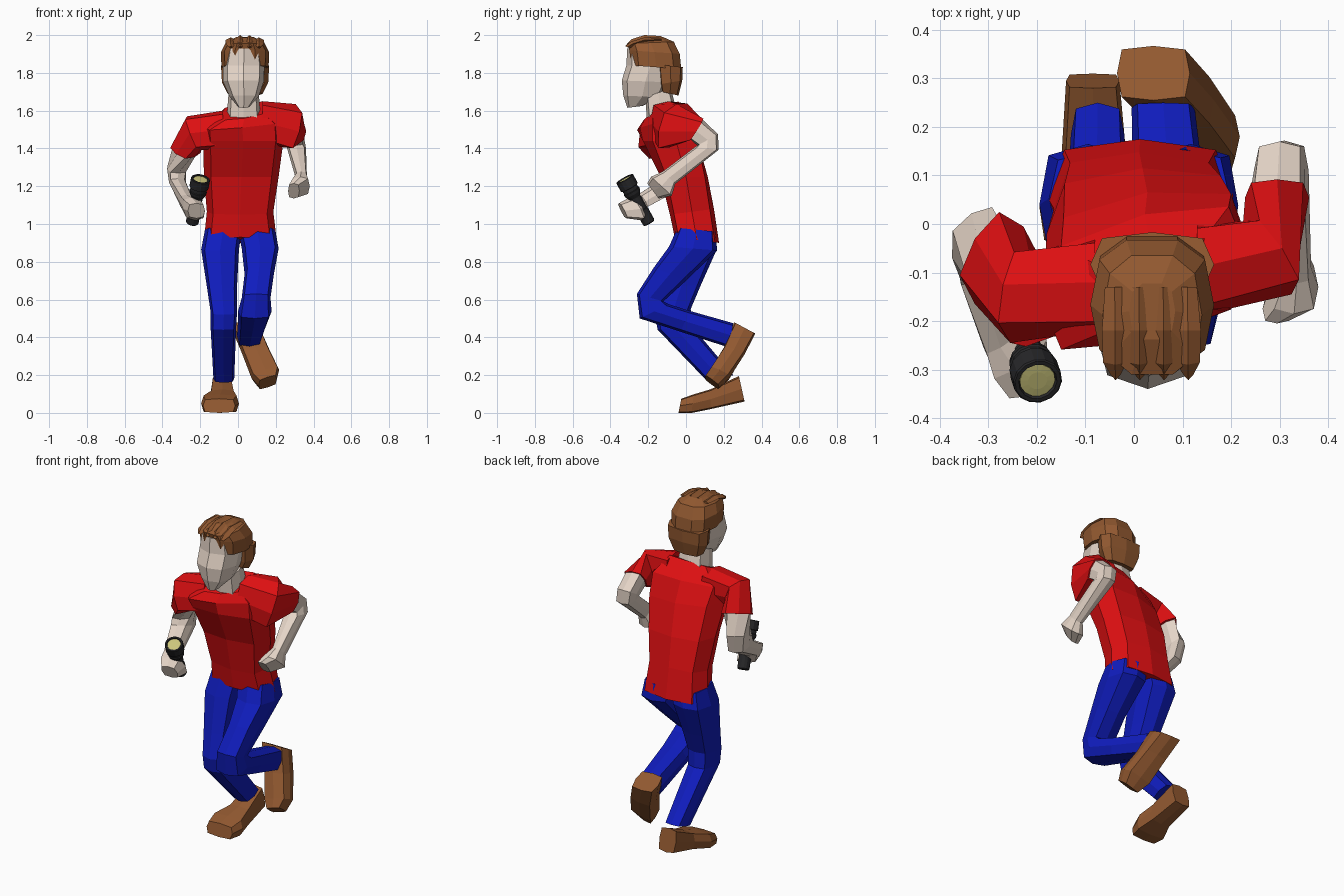
import bpy
from math import cos, sin, pi
from mathutils import Vector as V


def material(name, col):
    m = bpy.data.materials.new(name)
    m.diffuse_color = (*col, 1)
    return m


RED = material("red_cloth", (.75, .005, .006))
BLUE = material("blue_cloth", (.005, .012, .52))
BROWN = material("brown", (.29, .1, .03))
SKIN = material("skin", (.78, .66, .57))
BLACK = material("dark_metal", (.02, .02, .022))
GLASS = material("lens_glass", (.6, .56, .2))


def ring(c, u, v, n=8, p=.6):
    """Superellipse cross-section: p=1 is round, small p is boxy."""
    pts = []
    for i in range(n):
        a = 2 * pi * i / n
        s, t = round(cos(a), 6), round(sin(a), 6)
        fs = (abs(s) ** p) * (1 if s > 0 else -1) if s else 0
        ft = (abs(t) ** p) * (1 if t > 0 else -1) if t else 0
        pts.append(V(c) + V(u) * fs + V(v) * ft)
    return pts


def station(x0, x1, yf, zf, yb, zb, uy=0, uz=0, **k):
    """Section given by its x range and two end points in the side view."""
    return ring(((x0 + x1) / 2, (yf + yb) / 2, (zf + zb) / 2), ((x1 - x0) / 2, uy, uz),
                (0, (yf - yb) / 2, (zf - zb) / 2), **k)


def loft(name, rings, mat):
    import bmesh
    bm = bmesh.new()
    rows = [[bm.verts.new(p) for p in r] for r in rings]
    n = len(rows[0])
    for a, b in zip(rows, rows[1:]):
        for i in range(n):
            j = (i + 1) % n
            bm.faces.new((a[i], a[j], b[j], b[i]))
    bm.faces.new(rows[0])
    bm.faces.new(rows[-1])
    bmesh.ops.recalc_face_normals(bm, faces=bm.faces)
    me = bpy.data.meshes.new(name)
    bm.to_mesh(me)
    bm.free()
    me.materials.append(mat)
    ob = bpy.data.objects.new(name, me)
    bpy.context.collection.objects.link(ob)


def side_loft(name, stations, mat, **k):
    loft(name, [station(*s, **k) for s in stations], mat)


# Shirt body, leaning forward with the shoulders twisted
side_loft("shirt_body", [
    (-.18, .205, -.06, .93, .175, .90),
    (-.165, .187, -.085, 1.05, .148, 1.08),
    (-.18, .215, -.135, 1.25, .115, 1.25, .01),
    (-.185, .24, -.228, 1.44, .065, 1.43, .03),
    (-.19, .235, -.243, 1.51, .02, 1.55, .05, .02),
    (-.09, .16, -.215, 1.56, -.05, 1.64, .03, .02)], RED)

# Arms: sections shared between sleeve and bare arm
r_end = ((.295, .055, 1.50), (.066, 0, -.01), (0, .037, .058))
l_end = ((-.278, -.085, 1.39), (-.05, -.08, -.02), (-.05, .055, .035))
right_sleeve = [((.13, -.09, 1.54), (0, -.1, 0), (0, 0, .11)),
                ((.275, -.07, 1.52), (.05, -.075, -.03), (.03, .02, .115)), r_end]
left_sleeve = [((-.08, -.12, 1.5), (0, -.1, 0), (0, 0, .1)),
               ((-.235, -.155, 1.48), (-.02, -.09, 0), (-.035, .03, .09)), l_end]
right_arm = [((.295, .05, 1.505), (.058, 0, -.01), (0, .033, .052)),
             ((.30, .115, 1.445), (.052, 0, 0), (0, .055, .03)),
             ((.31, .11, 1.40), (.05, 0, 0), (0, .062, -.008)),
             ((.335, -.09, 1.245), (.03, 0, 0), (0, .033, -.033)),
             ((.33, -.13, 1.2), (.05, 0, 0), (0, .055, -.05)),
             ((.295, -.175, 1.175), (.03, 0, 0), (0, .03, -.04))]
left_arm = [((-.278, -.085, 1.395), (-.042, -.07, -.02), (-.043, .048, .03)),
            ((-.325, -.04, 1.29), (-.05, -.03, 0), (-.01, .062, .02)),
            ((-.32, -.06, 1.22), (-.045, -.02, 0), (0, .06, -.02)),
            ((-.275, -.235, 1.12), (-.035, -.02, 0), (0, .02, -.035)),
            ((-.235, -.27, 1.08), (-.055, -.03, 0), (.01, .03, -.06)),
            ((-.22, -.335, 1.07), (-.045, -.01, 0), (0, .02, -.04))]
for name, secs, mat in (("right_sleeve", right_sleeve, RED), ("left_sleeve", left_sleeve, RED),
                        ("right_arm", right_arm, SKIN), ("left_arm", left_arm, SKIN)):
    loft(name, [ring(*s) for s in secs], mat)

# Trouser legs: one planted, one swung up behind
side_loft("left_trouser_leg", [
    (-.175, .02, -.045, .98, .15, .96), (-.195, .005, -.085, .86, .165, .87),
    (-.165, -.005, -.13, .66, .08, .68), (-.145, -.005, -.165, .52, .025, .55),
    (-.145, -.01, -.15, .44, .03, .46), (-.13, -.02, .12, .16, .25, .2)], BLUE)
side_loft("right_trouser_leg", [
    (0, .197, -.045, .98, .155, .96), (.02, .215, -.09, .88, .165, .86),
    (.035, .19, -.17, .77, .0, .70), (.02, .172, -.26, .63, -.12, .59),
    (.0, .178, -.245, .50, -.09, .575), (.0, .155, -.03, .43, .02, .54),
    (-.005, .125, .23, .345, .25, .475)], BLUE)

# Shoes, lofted from heel to toe
side_loft("left_shoe", [
    (-.14, -.03, .28, .195, .31, .06), (-.15, -.015, .13, .125, .13, .02),
    (-.195, .005, .04, .098, .03, 0), (-.185, -.015, -.025, .075, -.04, 0)], BROWN, p=.4)
side_loft("right_shoe", [
    (-.035, .115, .255, .48, .367, .42), (.02, .165, .2, .345, .31, .31, 0, .01),
    (.07, .218, .13, .23, .23, .185, 0, .02), (.11, .205, .1, .19, .175, .135, 0, .015)],
    BROWN, p=.4)

# Head and neck
side_loft("neck", [(-.06, .12, -.205, 1.52, -.05, 1.6), (-.05, .11, -.215, 1.67, -.08, 1.72)], SKIN)
side_loft("face", [
    (0, .06, -.31, 1.615, -.23, 1.625), (-.045, .11, -.332, 1.68, -.13, 1.67),
    (-.08, .137, -.34, 1.76, -.09, 1.75), (-.08, .14, -.315, 1.84, -.06, 1.84),
    (-.06, .125, -.312, 1.93, -.08, 1.93)], SKIN, p=.75)

# Hair: cap, back of head and ridges swept over the fringe
side_loft("hair_cap", [
    (-.088, .162, -.295, 1.84, -.02, 1.82), (-.09, .165, -.305, 1.92, -.028, 1.9),
    (-.065, .14, -.315, 1.955, -.06, 1.965), (-.01, .085, -.24, 1.988, -.12, 1.99)],
    BROWN, n=10, p=.75)
side_loft("hair_back", [
    (-.055, .13, -.13, 1.70, -.04, 1.68), (-.085, .16, -.14, 1.74, -.02, 1.76),
    (-.09, .165, -.15, 1.845, -.017, 1.83)], BROWN)
for i, x in enumerate((-.04, .01, .06, .11)):
    drop = .012 * (i in (0, 3))
    side_loft(f"hair_ridge_{i + 1}", [
        (x - .02, x + .02, -.13, 1.995 - drop, -.13, 1.97),
        (x - .026, x + .028, -.22, 2.0 - drop, -.22, 1.96),
        (x - .024, x + .026, -.29, 1.978 - drop, -.28, 1.94),
        (x - .008, x + .012, -.322, 1.942, -.30, 1.93)], BROWN, n=4)

# Torch gripped in the left hand
base, tip = V((-.243, -.195, 1.005)), V((-.198, -.325, 1.24))
axis = (tip - base).normalized()
length = (tip - base).length
side = axis.orthogonal().normalized()
up = axis.cross(side)


def lathe(name, profile, mat):
    loft(name, [ring(base + axis * (t * length), side * r, up * r, n=14, p=1)
                for t, r in profile], mat)


lathe("torch_body", [(0, .03), (.02, .034), (.3, .034), (.31, .031), (.58, .031), (.66, .044),
                     (.72, .047), (.73, .043), (.8, .043), (.81, .051), (.99, .051),
                     (1, .048), (1, .04), (.96, .038)], BLACK)
lathe("torch_lens", [(.955, .037), (.98, .037), (.985, .02)], GLASS)
